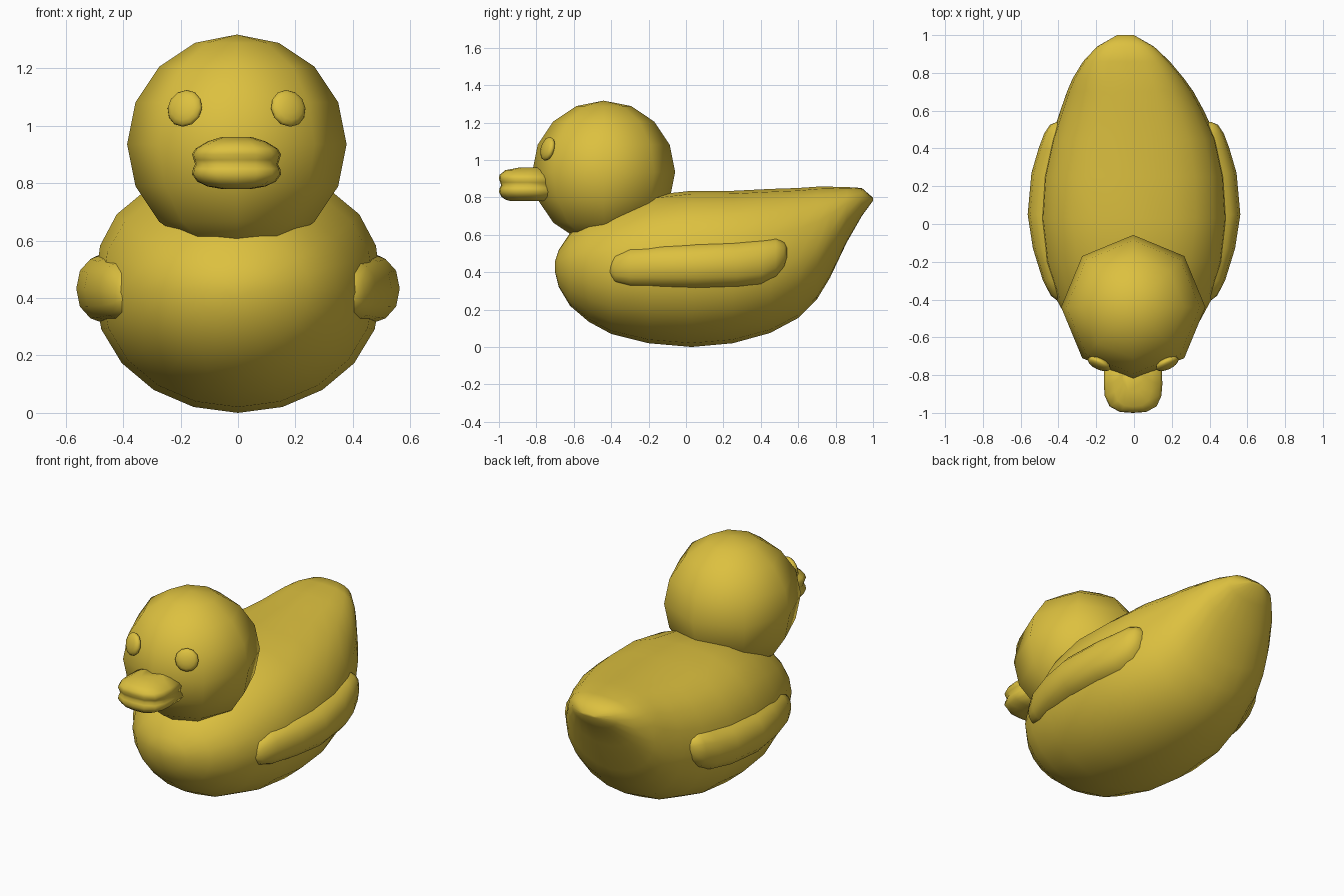
import bpy, bmesh
from math import sin, cos, pi, radians
from mathutils import Vector, Matrix

if "Cube" in bpy.data.objects:
    bpy.data.objects.remove(bpy.data.objects["Cube"])

yellow = bpy.data.materials.new("yellow")
yellow.diffuse_color = (0.72, 0.53, 0.05, 1)
yellow.use_nodes = True
yellow.node_tree.nodes["Principled BSDF"].inputs["Base Color"].default_value = yellow.diffuse_color


def finish(name, bm, sharp=None):
    bmesh.ops.recalc_face_normals(bm, faces=bm.faces)
    for f in bm.faces:
        f.smooth = True
    me = bpy.data.meshes.new(name)
    bm.to_mesh(me)
    bm.free()
    me.materials.append(yellow)
    ob = bpy.data.objects.new(name, me)
    bpy.context.collection.objects.link(ob)
    if sharp:
        bpy.context.view_layer.objects.active = ob
        ob.select_set(True)
        bpy.ops.object.shade_smooth_by_angle(angle=radians(sharp))
        ob.select_set(False)
    return ob


def loft(name, rings, sharp=None):
    bm = bmesh.new()
    loops = [[bm.verts.new(p) for p in r] for r in rings]
    n = len(loops[0])
    for a, b in zip(loops, loops[1:]):
        for i in range(n):
            j = (i + 1) % n
            bm.faces.new((a[i], a[j], b[j], b[i]))
    bm.faces.new(loops[0])
    bm.faces.new(loops[-1])
    return finish(name, bm, sharp)


def section(cx, y, bot, mid, top, w, power, n=20):
    pts = []
    for i in range(n):
        a = 2 * pi * i / n
        c, s = cos(a), sin(a)
        e = 2 / power if s > 0 else 1
        x = w * (abs(c) ** e) * (1 if c > 0 else -1)
        h = (top - mid) if s > 0 else (mid - bot)
        pts.append((cx + x, y, mid + h * (abs(s) ** e) * (1 if s > 0 else -1)))
    return pts


# body: centre x, y, bottom, widest height, top, half width, upper squareness
body = [(0, -.70, .40, .43, .46, .04, 2), (0, -.68, .32, .43, .52, .13, 2),
        (0, -.62, .22, .43, .61, .25, 2), (0, -.52, .135, .43, .69, .345, 2),
        (0, -.40, .07, .42, .74, .41, 2.1), (0, -.20, .02, .42, .81, .475, 2.3),
        (0, .03, 0, .42, .835, .50, 2.5), (0, .25, .02, .42, .835, .485, 2.6),
        (0, .45, .075, .44, .845, .44, 2.6), (-.01, .60, .155, .48, .85, .38, 2.6),
        (-.02, .70, .255, .54, .857, .335, 2.6), (-.03, .77, .37, .61, .857, .295, 2.6),
        (-.04, .86, .56, .71, .855, .23, 2.6), (-.045, .94, .70, .775, .85, .15, 2.4),
        (-.045, 1.0, .782, .79, .798, .045, 2)]
loft("body", [section(*s) for s in body])

# head: coarse round ball with eight sides
bm = bmesh.new()
bmesh.ops.create_uvsphere(bm, u_segments=8, v_segments=8, radius=.382,
                          matrix=Matrix.Translation((-.004, -.44, .935)))
finish("head", bm)

# eyes: flattened discs lying on the head
for side, name in ((-1, "eye_left"), (1, "eye_right")):
    bm = bmesh.new()
    turn = Vector((side * .15, -.32, .09)).to_track_quat('Z', 'Y').to_matrix().to_4x4()
    bmesh.ops.create_uvsphere(bm, u_segments=12, v_segments=8, radius=1,
                              matrix=Matrix.Translation((side * .18 - .005, -.74, 1.06))
                              @ turn @ Matrix.Diagonal((.066, .066, .027, 1)))
    finish(name, bm)

# bill: stacked rounded outlines with a groove between the two halves
half = [(.152, -.72), (.155, -.85), (.15, -.91), (.125, -.965), (.07, -.995)]
outline = half + [(0, -1.0)] + [(-x, y) for x, y in reversed(half)]
layers = [(.78, .35, .78), (.788, .65, .88), (.805, .88, .96), (.83, 1, 1), (.85, .98, .985),
          (.865, .93, .96), (.88, .96, .975), (.90, 1, 1), (.92, .92, .99),
          (.945, .65, .88), (.96, .35, .6)]
loft("bill", [[(x * sx - .005, -.72 + (y + .72) * sy, z) for x, y in outline]
              for z, sx, sy in layers])

# wings: y, outermost x, bottom, top, depth
wing = [(-.41, .40, .39, .43, .02), (-.38, .44, .345, .49, .06), (-.30, .482, .32, .53, .10),
        (-.13, .535, .31, .55, .14), (.05, .563, .305, .56, .15), (.27, .543, .31, .57, .15),
        (.40, .505, .325, .58, .13), (.48, .475, .37, .585, .10), (.525, .445, .43, .56, .06),
        (.54, .41, .48, .53, .02)]
for side, name in ((-1, "wing_left"), (1, "wing_right")):
    rings = []
    for y, out, bot, top, d in wing:
        m = (bot + top) / 2
        ring = []
        for i in range(14):
            c, s = cos(2 * pi * i / 14), sin(2 * pi * i / 14)
            e = .85
            ring.append((side * (out - d + d * abs(c) ** e * (1 if c > 0 else -1)), y,
                         m + (top - bot) / 2 * abs(s) ** e * (1 if s > 0 else -1)))
        rings.append(ring)
    loft(name, rings)
